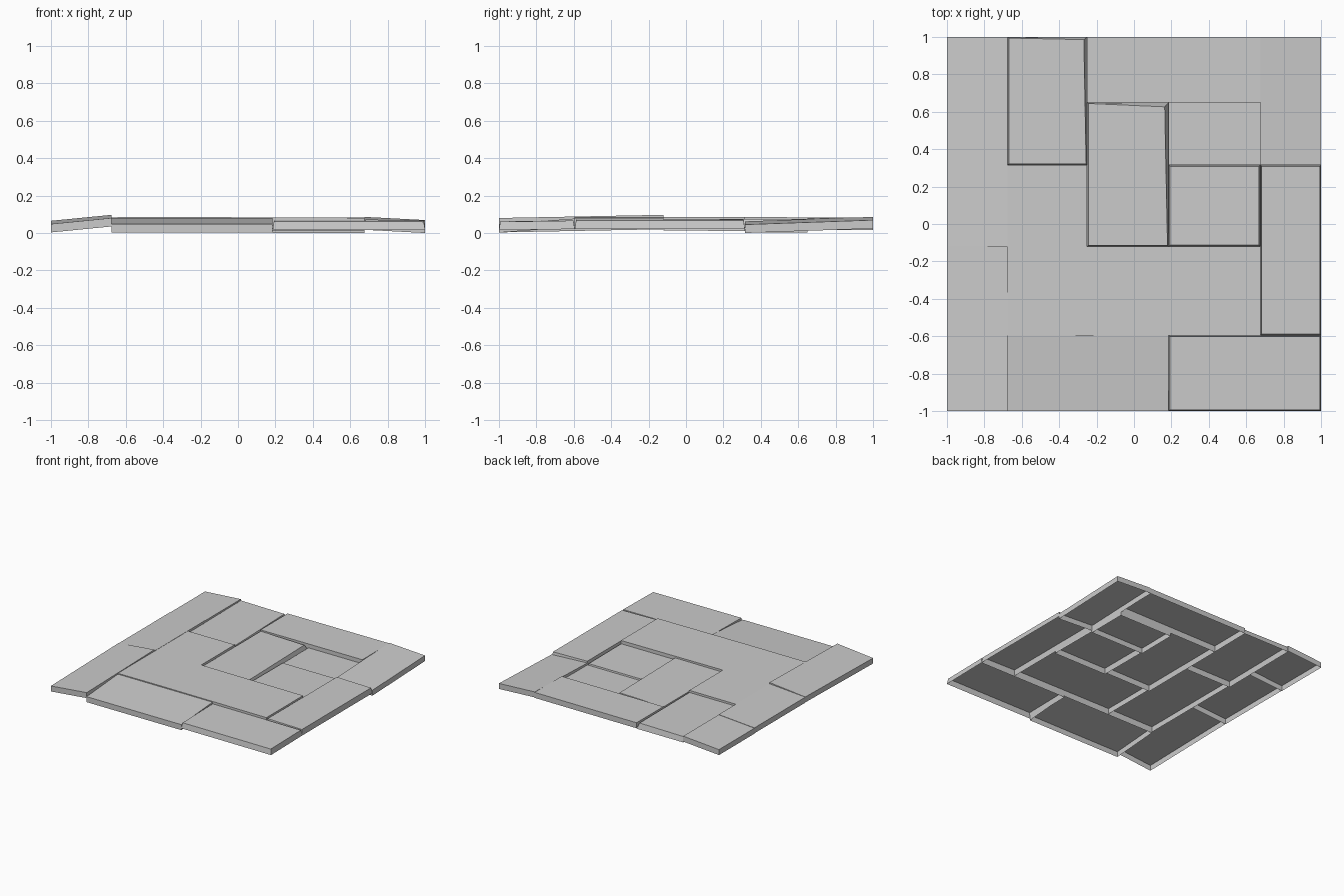
import bpy

if "Cube" in bpy.data.objects:
    bpy.data.objects.remove(bpy.data.objects["Cube"])

THICK = 0.045  # depth of every slab


def slab(name, x0, x1, y0, y1, z, inset=0.0, pull=(0, 0)):
    """Tilted paving slab, open underneath.
    z: top heights at front-left, front-right, back-left; the fourth follows the plane.
    inset: how far the top edge sits inside the foot; pull: extra shift of the back-right top corner."""
    fl, fr, bl = z
    heights = (fl, fr, fr + bl - fl, bl)
    foot = ((x0, y0), (x1, y0), (x1, y1), (x0, y1))
    signs = ((1, 1), (-1, 1), (-1, -1), (1, -1))
    top = []
    for i, ((x, y), (sx, sy), h) in enumerate(zip(foot, signs, heights)):
        px, py = pull if i == 2 else (0, 0)
        top.append((x + sx * inset + px, y + sy * inset + py, h))
    low = [(x, y, h - THICK) for (x, y), h in zip(foot, heights)]
    faces = [(4, 5, 6, 7)] + [(i, (i + 1) % 4, (i + 1) % 4 + 4, i + 4) for i in range(4)]
    mesh = bpy.data.meshes.new(name)
    mesh.from_pydata(low + top, [], faces)
    mesh.update()
    bpy.context.collection.objects.link(bpy.data.objects.new(name, mesh))


# joint lines of the paving pattern
XA, XB, XC, XD = -0.675, -0.25, 0.185, 0.675
YA, YB, YC = -0.595, -0.12, 0.315

# left column
slab("left_slab_front", -1, XA, -1, YB, (0.048, 0.080, 0.065))
slab("left_slab_middle", -1, XA, YB, 0.54, (0.063, 0.086, 0.063))
slab("left_slab_back", -1, XA, 0.54, 1, (0.060, 0.084, 0.060))

# back row
slab("back_slab_left", XA, XB, YC, 1, (0.071, 0.071, 0.077), 0.006, (-0.012, -0.009))
slab("back_slab_middle", XB, XD, 0.65, 1, (0.079, 0.081, 0.080))
slab("back_slab_right", XD, 1, YC, 1, (0.062, 0.045, 0.086))

# centre
slab("centre_slab_left", XA, XB, YA, YC, (0.084, 0.085, 0.084))
slab("centre_slab_tall", XB, XC, YB, 0.65, (0.071, 0.073, 0.072), 0.006, (-0.015, -0.018))
slab("centre_slab_wide", XB, XD, YA, YB, (0.085, 0.081, 0.085))
slab("centre_slab_small_back", XC, XD, YC, 0.65, (0.046, 0.046, 0.048))
slab("centre_slab_small_front", XC, XD, YB, YC, (0.058, 0.058, 0.056), 0.007)

# right column and front row
slab("right_slab", XD, 1, YA, YC, (0.072, 0.066, 0.072), 0.007)
slab("front_slab_left", XA, XC, -1, YA, (0.047, 0.047, 0.077))
slab("front_slab_right", XC, 1, -1, YA, (0.062, 0.060, 0.068), 0.007)
